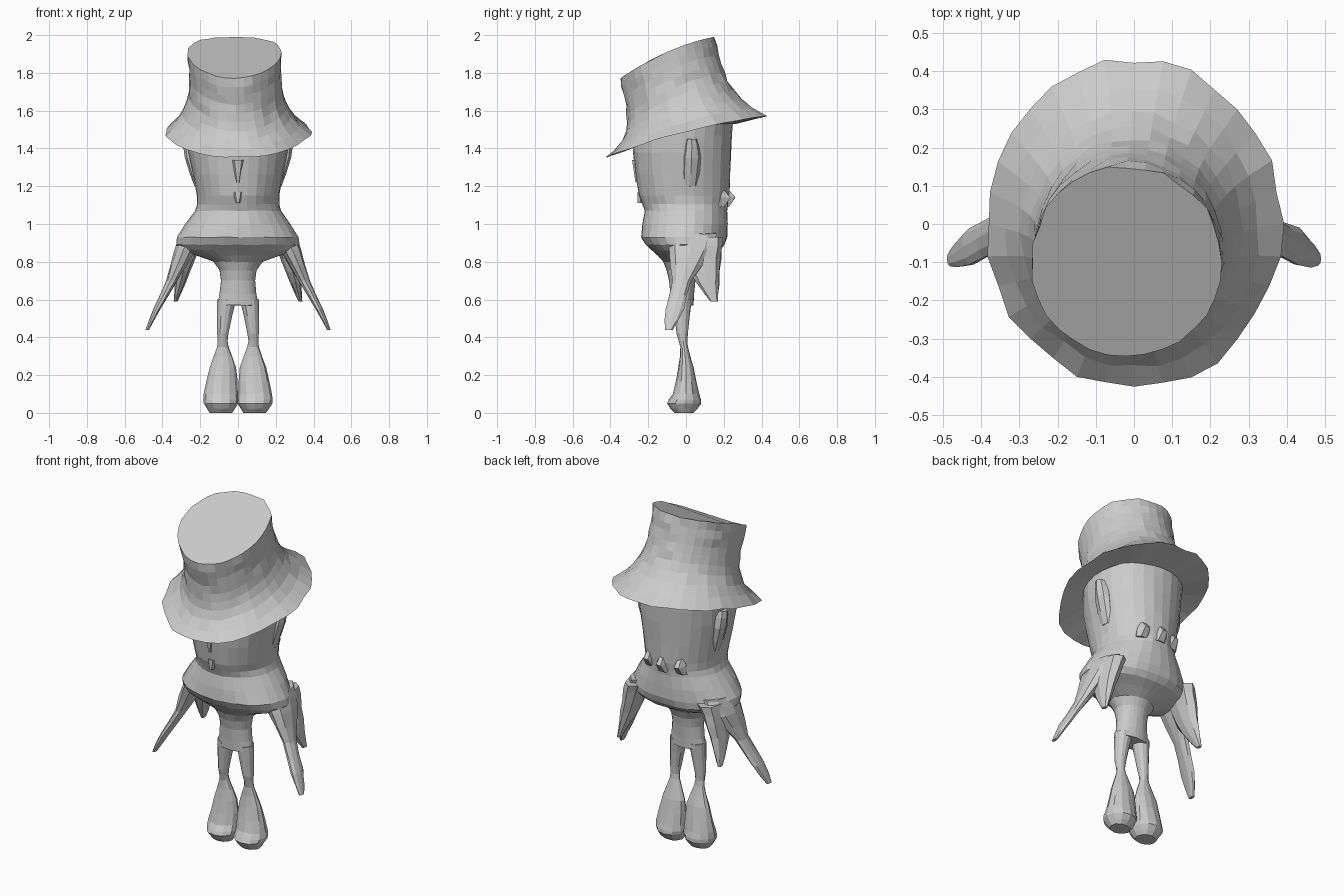
import bpy, bmesh, math, random

random.seed(4)
if "Cube" in bpy.data.objects:
    bpy.data.objects.remove(bpy.data.objects["Cube"])

grey = (0.6, 0.6, 0.6, 1)
clay = bpy.data.materials.new("plain_grey")
clay.use_nodes = True
clay.diffuse_color = grey
clay.node_tree.nodes["Principled BSDF"].inputs["Base Color"].default_value = grey


def flow(rings, steps):
    """Fills in rings along a smooth curve through the given ones."""
    result = []
    last = len(rings) - 1
    for i in range(last):
        before, start = rings[max(i - 1, 0)], rings[i]
        end, after = rings[i + 1], rings[min(i + 2, last)]
        for step in range(steps):
            t = step / steps
            result.append([
                b + t / 2 * (c - a + t * (2 * a - 5 * b + 4 * c - d + t * (3 * (b - c) + d - a)))
                for a, b, c, d in zip(before, start, end, after)])
    return result + [rings[last]]


def loft(name, rings, sides, rough, mirror=1, bow=0):
    """Skins rings of (x, y, z, half width, half depth, rise to the back)."""
    bm = bmesh.new()
    loops = []
    for ring in rings:
        x, y, z, width, depth, rise = (*ring, 0)[:6]
        loop = []
        for i in range(sides):
            angle = math.tau * i / sides
            across, back = math.cos(angle), math.sin(angle)
            ragged = 1 + random.uniform(-rough, rough)
            height = z + rise * back + bow * across ** 2
            height += width * random.uniform(-rough, rough) / 2
            loop.append(bm.verts.new((
                mirror * (x + width * across * ragged),
                y + depth * back * ragged,
                max(height, 0))))
        loops.append(loop)
    for lower, upper in zip(loops, loops[1:]):
        for i in range(sides):
            j = (i + 1) % sides
            bm.faces.new((lower[i], lower[j], upper[j], upper[i]))
    bm.faces.new(loops[0])
    bm.faces.new(loops[-1])
    bmesh.ops.recalc_face_normals(bm, faces=bm.faces)
    mesh = bpy.data.meshes.new(name)
    bm.to_mesh(mesh)
    bm.free()
    mesh.materials.append(clay)
    bpy.context.collection.objects.link(bpy.data.objects.new(name, mesh))


# Floppy hat: underside, then a drooping brim sweeping up into a leaning crown
hat_rings = [(0, 0, 1.48, 0.26, 0.26, 0.05)]
hat_levels = 9
for level in range(hat_levels + 1):
    t = level / hat_levels
    radius = 0.25 + 0.18 * (1 - t) ** 4
    hat_rings.append((-0.02 * t, -0.1 * t, 1.46 + 0.42 * t,
                      radius * (0.9 + 0.1 * t), radius, 0.11))
loft("hat", hat_rings, sides=32, rough=0.02, bow=0.03)

# Head, collar bulge and narrow waist in one skin
body_rings = [
    (0, -0.01, 1.5, 0.27, 0.26, 0.04),
    (0, -0.02, 1.38, 0.26, 0.26, 0),
    (0, -0.01, 1.15, 0.22, 0.24, 0),
    (0, 0, 1.07, 0.23, 0.22, 0),
    (0, -0.01, 0.93, 0.32, 0.23, 0),
    (0, 0, 0.86, 0.3, 0.18, 0),
    (0, -0.02, 0.8, 0.13, 0.1, 0),
    (0, -0.02, 0.7, 0.09, 0.07, 0),
    (0, -0.02, 0.57, 0.11, 0.06, 0),
]
loft("body", flow(body_rings, steps=2), sides=28, rough=0.012)

# Thin leg swelling into a heavy boot
leg_rings = [
    (0.06, -0.02, 0.6, 0.05, 0.05),
    (0.08, -0.02, 0.42, 0.03, 0.03),
    (0.08, -0.01, 0.35, 0.03, 0.02),
    (0.08, 0, 0.24, 0.07, 0.04),
    (0.09, 0, 0.1, 0.09, 0.07),
    (0.09, -0.01, 0.05, 0.09, 0.09),
    (0.09, -0.01, 0, 0.06, 0.05),
]
# Ragged arm reaching outward
arm_rings = [
    (0.23, 0.03, 0.95, 0.07, 0.13),
    (0.28, 0.02, 0.86, 0.06, 0.12),
    (0.35, -0.02, 0.7, 0.03, 0.05),
    (0.43, -0.06, 0.55, 0.02, 0.05),
    (0.48, -0.09, 0.44, 0.01, 0.02),
]
# Torn sleeve tail hanging behind the arm
tail_rings = [
    (0.24, 0.1, 0.93, 0.06, 0.1),
    (0.29, 0.1, 0.75, 0.04, 0.08),
    (0.33, 0.15, 0.59, 0.01, 0.02),
]
# Ear tapering to a lobe
ear_rings = [
    (0.24, 0.03, 1.45, 0.05, 0.03),
    (0.24, 0.03, 1.35, 0.04, 0.05),
    (0.21, 0.02, 1.2, 0.02, 0.04),
]
for side, mirror in (("left", 1), ("right", -1)):
    loft(side + "_leg", flow(leg_rings, steps=2), sides=12, rough=0.03, mirror=mirror)
    loft(side + "_arm", flow(arm_rings, steps=2), sides=9, rough=0.08, mirror=mirror)
    loft(side + "_sleeve_tail", flow(tail_rings, steps=3), sides=8, rough=0.06, mirror=mirror)
    loft(side + "_ear", flow(ear_rings, steps=2), sides=8, rough=0.05, mirror=mirror)

# Nose wedge and small mouth
loft("nose", [(0, -0.26, 1.34, 0.04, 0.03), (0, -0.25, 1.22, 0.01, 0.02)], sides=6, rough=0)
loft("mouth", [(0, -0.24, 1.17, 0.03, 0.02), (0, -0.24, 1.11, 0.01, 0.02)], sides=6, rough=0)

# Tufts at the back of the collar
for place, x in (("left", 0.1), ("middle", 0), ("right", -0.1)):
    reach = 0.21 - abs(x) / 4
    tuft_rings = [
        (x, reach, 1.18, 0.02, 0.02),
        (x, reach, 1.14, 0.03, 0.06),
        (x, reach, 1.09, 0.04, 0.02),
    ]
    loft(place + "_collar_tuft", tuft_rings, sides=6, rough=0.05)
